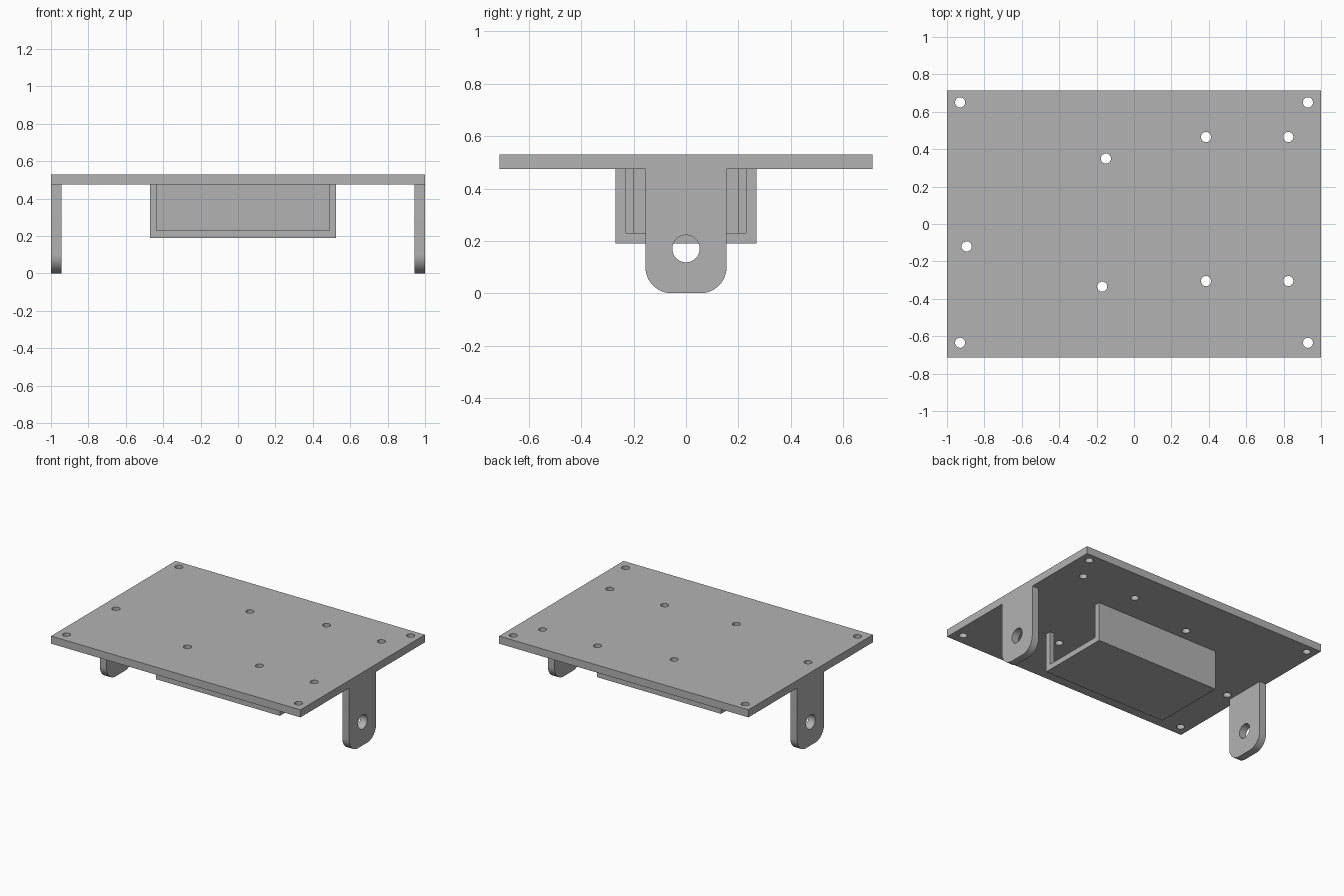
import bpy, math
from mathutils import Matrix

default = bpy.data.objects.get("Cube")
if default:
    bpy.data.objects.remove(default, do_unlink=True)

grey = bpy.data.materials.new("plain grey")
grey.use_nodes = True
grey.diffuse_color = (0.45, 0.45, 0.45, 1)
grey.node_tree.nodes["Principled BSDF"].inputs["Base Color"].default_value = (0.45, 0.45, 0.45, 1)

PLATE_BOTTOM, PLATE_TOP = 0.475, 0.53


def prism(name, outline, low, high, matrix=None):
    """Extrude a closed 2D outline between two heights."""
    n = len(outline)
    verts = [(u, v, h) for h in (low, high) for u, v in outline]
    faces = [list(range(n))[::-1], list(range(n, 2 * n))]
    faces += [(i, (i + 1) % n, n + (i + 1) % n, n + i) for i in range(n)]
    mesh = bpy.data.meshes.new(name)
    mesh.from_pydata(verts, [], faces)
    if matrix:
        mesh.transform(matrix)
    mesh.materials.append(grey)
    obj = bpy.data.objects.new(name, mesh)
    bpy.context.collection.objects.link(obj)
    return obj


def box(name, x0, x1, y0, y1, z0, z1):
    return prism(name, [(x0, y0), (x1, y0), (x1, y1), (x0, y1)], z0, z1)


def arc(cu, cv, r, start, end, steps):
    angles = [math.radians(start + (end - start) * i / steps) for i in range(steps + 1)]
    return [(cu + r * math.cos(a), cv + r * math.sin(a)) for a in angles]


def circle(cu, cv, r, steps=32):
    return arc(cu, cv, r, 0, 360, steps)[:-1]


def cut(obj, cutters):
    for cutter in cutters:
        mod = obj.modifiers.new("cut", "BOOLEAN")
        mod.operation = "DIFFERENCE"
        mod.solver = "EXACT"
        mod.object = cutter
        select(obj)
        bpy.ops.object.modifier_apply(modifier=mod.name)
        bpy.data.objects.remove(cutter, do_unlink=True)


def select(obj):
    bpy.ops.object.select_all(action="DESELECT")
    obj.select_set(True)
    bpy.context.view_layer.objects.active = obj


def smooth(obj):
    select(obj)
    bpy.ops.object.shade_smooth_by_angle(angle=math.radians(30))


# Mounting plate with screw holes
plate = box("mounting_plate", -1, 1, -0.713, 0.713, PLATE_BOTTOM, PLATE_TOP)
holes = [(x, y) for x in (-0.93, 0.93) for y in (-0.635, 0.65)]
holes += [(x, y) for x in (0.385, 0.825) for y in (-0.305, 0.465)]
holes += [(-0.15, 0.35), (-0.17, -0.335), (-0.895, -0.12)]
cut(plate, [prism("hole_cutter", circle(x, y, 0.027), 0.4, 0.6) for x, y in holes])
smooth(plate)

# Rounded hanging brackets, drawn in the y-z plane and extruded along x
UPRIGHT = Matrix(((0, 0, 1, 0), (1, 0, 0, 0), (0, 1, 0, 0), (0, 0, 0, 1)))
W, R = 0.155, 0.1
outline = arc(R - W, R, R, 180, 270, 12) + arc(W - R, R, R, 270, 360, 12)
outline += [(W, PLATE_BOTTOM), (-W, PLATE_BOTTOM)]
for name, x0, x1 in (("left_bracket", 0.945, 1), ("right_bracket", -1, -0.945)):
    bracket = prism(name, outline, x0, x1, UPRIGHT)
    cut(bracket, [prism("pivot_cutter", circle(0, 0.17, 0.052, 48), x0 - 0.1, x1 + 0.1, UPRIGHT)])
    smooth(bracket)

# Under-slung tray, open at the front and at one end, with a corner post
tray = box("tray", -0.47, 0.525, -0.27, 0.27, 0.19, PLATE_BOTTOM)
cut(tray, [
    box("front_opening_cutter", -0.435, 0.49, -0.4, 0.23, 0.23, 0.6),
    box("end_opening_cutter", 0.4, 0.6, -0.23, 0.23, 0.23, 0.6),
    box("end_recess_cutter", -0.45, -0.4, -0.2, 0.2, 0.23, 0.6),
])
